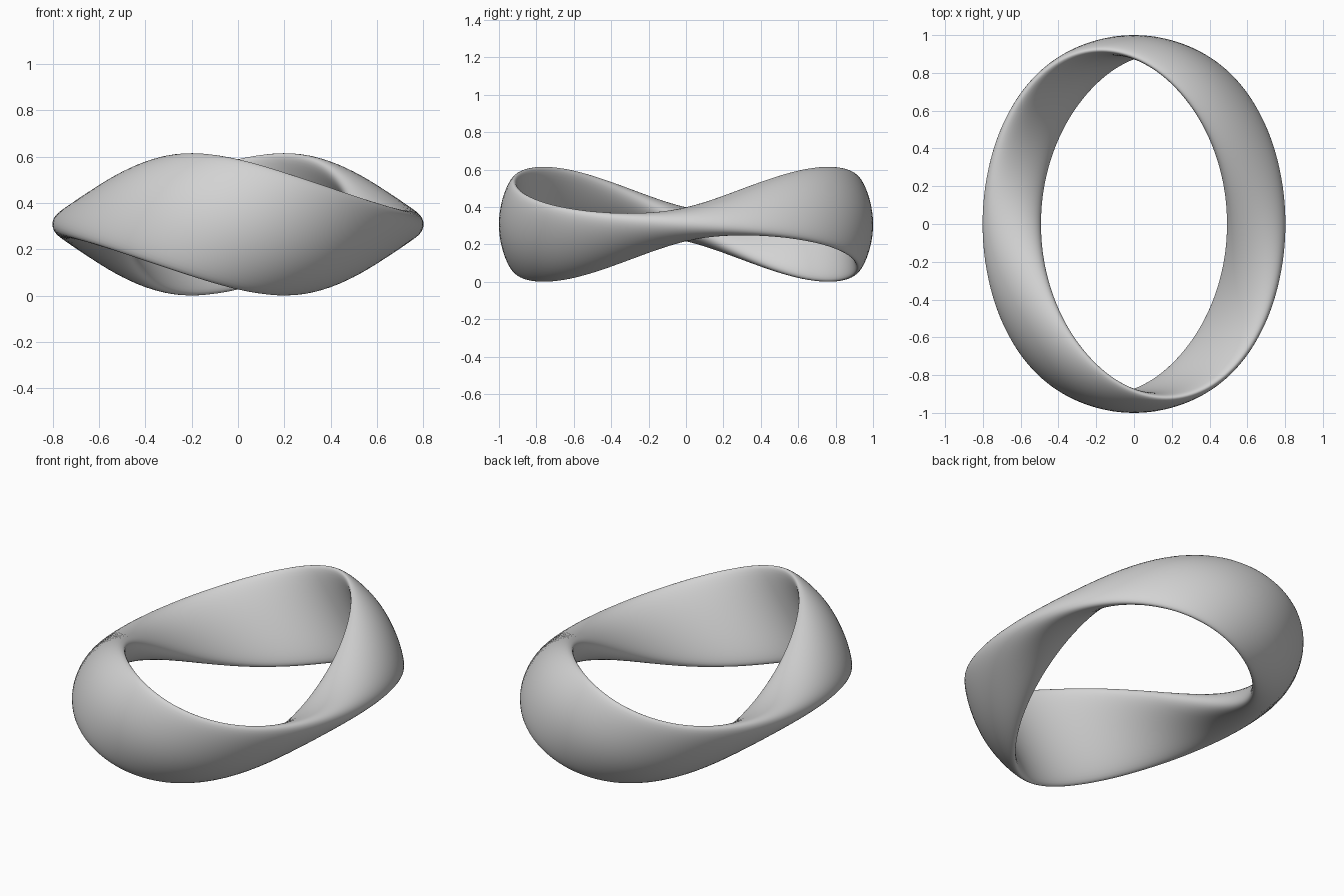
import bpy, bmesh
from math import sin, cos, tau
from mathutils import Vector

cube = bpy.data.objects.get("Cube")
if cube:
    bpy.data.objects.remove(cube, do_unlink=True)

# Ring proportions
SCALE = Vector((0.647, 0.943, 1.176))   # stretch of the unit ring
HALF_WIDTH, HALF_THICK = 0.239, 0.0775  # band section
THINNING, BEND = 0.017, 0.06            # thinner and cupped where it stands upright
MID_Z, WAVE, EASE = 0.308, 0.11, 0.07   # centre height, rise and fall, twist easing
STEPS, SIDES = 192, 48


def band_point(a, s):
    """Point on the band: a runs round the ring from the front, s round the section."""
    twist = a + EASE * sin(2 * a)
    upright = cos(twist)
    w = HALF_WIDTH * cos(s)
    t = (HALF_THICK - THINNING * upright ** 2) * sin(s) - BEND * upright * cos(s) ** 2
    r = 1 + w * sin(twist) + t * upright
    up = w * upright - t * sin(twist)
    return Vector((SCALE.x * r * sin(a), -SCALE.y * r * cos(a),
                   MID_Z + SCALE.z * up - WAVE * sin(2 * a)))


# Sweep the section round the ring with one full twist
bm = bmesh.new()
rings = [[bm.verts.new(band_point(tau * i / STEPS, tau * j / SIDES))
          for j in range(SIDES)] for i in range(STEPS)]
for i in range(STEPS):
    here, after = rings[i], rings[(i + 1) % STEPS]
    for j in range(SIDES):
        k = (j + 1) % SIDES
        bm.faces.new((here[j], after[j], after[k], here[k])).smooth = True
bmesh.ops.recalc_face_normals(bm, faces=bm.faces)
mesh = bpy.data.meshes.new("twisted_band")
bm.to_mesh(mesh)
bm.free()

# Plain grey finish
grey = bpy.data.materials.new("light_grey")
grey.use_nodes = True
grey.diffuse_color = (0.65, 0.65, 0.65, 1)
for node in grey.node_tree.nodes:
    if node.type == 'BSDF_PRINCIPLED':
        node.inputs["Base Color"].default_value = grey.diffuse_color
mesh.materials.append(grey)

band = bpy.data.objects.new("twisted_band", mesh)
bpy.context.collection.objects.link(band)
